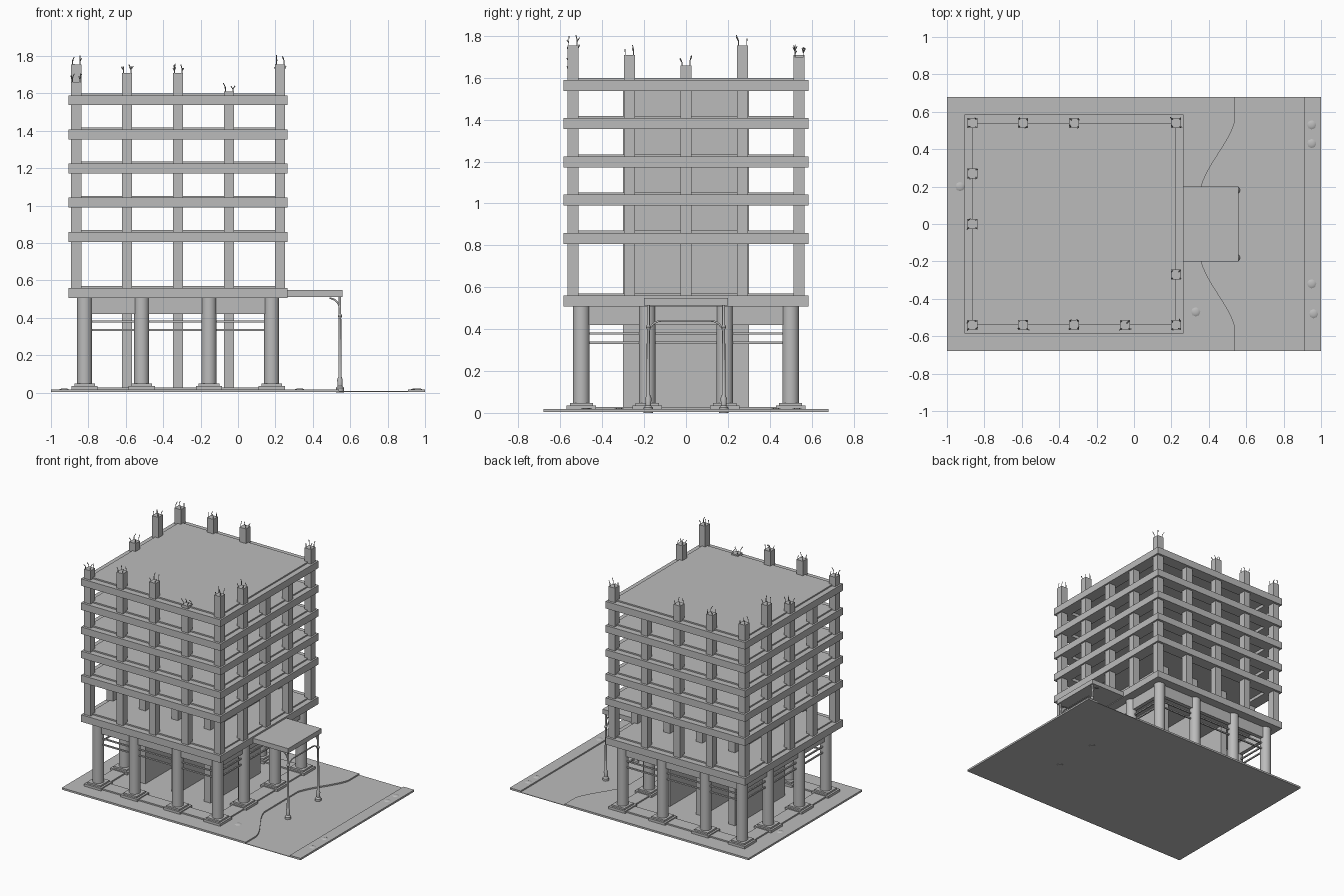
import bpy, bmesh, math, random
from mathutils import Vector

random.seed(4)
old = bpy.data.objects.get("Cube")
if old:
    bpy.data.objects.remove(old, do_unlink=True)

concrete = bpy.data.materials.new("concrete_grey")
concrete.use_nodes = True
GREY = (0.5, 0.5, 0.5, 1)
concrete.diffuse_color = GREY
concrete.node_tree.nodes["Principled BSDF"].inputs["Base Color"].default_value = GREY


def finish(name, bm, smooth=False):
    bmesh.ops.recalc_face_normals(bm, faces=bm.faces)
    mesh = bpy.data.meshes.new(name)
    bm.to_mesh(mesh)
    bm.free()
    mesh.materials.append(concrete)
    ob = bpy.data.objects.new(name, mesh)
    bpy.context.collection.objects.link(ob)
    if smooth:
        bpy.ops.object.select_all(action='DESELECT')
        ob.select_set(True)
        bpy.context.view_layer.objects.active = ob
        bpy.ops.object.shade_smooth_by_angle(angle=math.radians(40))
    return ob


def add_box(bm, x0, x1, y0, y1, z0, z1):
    vs = bmesh.ops.create_cube(bm, size=1)["verts"]
    for v in vs:
        v.co = ((x0 + x1) / 2 + v.co.x * (x1 - x0),
                (y0 + y1) / 2 + v.co.y * (y1 - y0),
                (z0 + z1) / 2 + v.co.z * (z1 - z0))


def add_ring(bm, x0, x1, y0, y1, w, z0, z1):
    """Rectangular frame of width w inside the given outline."""
    add_box(bm, x0, x1, y0, y0 + w, z0, z1)
    add_box(bm, x0, x1, y1 - w, y1, z0, z1)
    add_box(bm, x0, x0 + w, y0 + w, y1 - w, z0, z1)
    add_box(bm, x1 - w, x1, y0 + w, y1 - w, z0, z1)


def add_lathe(bm, x, y, profile, n=20):
    """Stack of circles from (radius, height) pairs, capped."""
    rings = [[bm.verts.new((x + r * math.cos(2 * math.pi * i / n),
                            y + r * math.sin(2 * math.pi * i / n), z))
              for i in range(n)] for r, z in profile]
    for a, b in zip(rings, rings[1:]):
        for i in range(n):
            j = (i + 1) % n
            bm.faces.new((a[i], a[j], b[j], b[i]))
    bm.faces.new(rings[0])
    bm.faces.new(rings[-1])


def tube(name, paths, radius):
    curve = bpy.data.curves.new(name, 'CURVE')
    curve.dimensions = '3D'
    curve.bevel_depth = radius
    curve.bevel_resolution = 1
    curve.use_fill_caps = True
    for pts in paths:
        s = curve.splines.new('POLY')
        s.points.add(len(pts) - 1)
        for p, co in zip(s.points, pts):
            p.co = (*co, 1)
    curve.materials.append(concrete)
    ob = bpy.data.objects.new(name, curve)
    bpy.context.collection.objects.link(ob)


# Ground: road sheet, far pavement, building pavement with a curved lay-by
WALK = 0.018
bm = bmesh.new()
add_box(bm, -1, 1, -0.68, 0.68, 0.004, 0.008)
finish("road", bm)

bm = bmesh.new()
add_box(bm, 0.91, 1, -0.68, 0.68, 0.005, WALK)
finish("far_pavement", bm)

half = [(0.54, 0.68)]
for i in range(13):
    t = i / 12
    half.append((0.54 - 0.18 * (3 * t * t - 2 * t ** 3) * 0.5 - 0.09 * t, 0.55 - 0.35 * t))
outline = [(-1, 0.68)] + half + [(x, -y) for x, y in reversed(half)] + [(-1, -0.68)]
bm = bmesh.new()
face = bm.faces.new([bm.verts.new((x, y, 0.005)) for x, y in outline])
top = bmesh.ops.extrude_face_region(bm, geom=[face])["geom"]
bmesh.ops.translate(bm, vec=(0, 0, WALK - 0.005),
                    verts=[v for v in top if isinstance(v, bmesh.types.BMVert)])
finish("pavement", bm)

# Low rubble mounds
bm = bmesh.new()
for x, y in [(0.95, 0.53), (0.95, 0.43), (0.95, -0.32), (0.96, -0.48), (0.33, -0.47), (-0.93, 0.2)]:
    add_lathe(bm, x, y, [(0.03, WALK - 0.004), (0.022, WALK + 0.002), (0.01, WALK + 0.005)], 8)
finish("rubble", bm, True)

# Foundation strip and pads, round columns
COL_X = (-0.82, -0.515, -0.155, 0.18)
COL_Y = (-0.5, -0.185, 0.185, 0.5)
spots = [(x, y) for x in COL_X for y in COL_Y if abs(y) == 0.5 or x in (COL_X[0], COL_X[-1])]
bm = bmesh.new()
add_ring(bm, -0.87, 0.23, -0.55, 0.55, 0.1, 0.01, 0.028)
finish("foundation_strip", bm)
bm = bmesh.new()
for x, y in spots:
    add_box(bm, x - 0.07, x + 0.07, y - 0.07, y + 0.07, 0.01, 0.036)
    add_box(bm, x - 0.055, x + 0.055, y - 0.055, y + 0.055, 0.036, 0.048)
finish("column_pads", bm)
bm = bmesh.new()
for x, y in spots:
    add_lathe(bm, x, y, [(0.04, 0.04), (0.04, 0.515)], 24)
finish("round_columns", bm, True)

# Deep beams and horizontal bars between the round columns
bm = bmesh.new()
add_ring(bm, -0.835, 0.195, -0.515, 0.515, 0.03, 0.42, 0.515)
finish("lower_beams", bm)
bm = bmesh.new()
for z in (0.335, 0.38):
    add_ring(bm, -0.825, 0.185, -0.505, 0.505, 0.01, z - 0.005, z + 0.005)
finish("horizontal_bars", bm)

# Floors: edge beams with a thin raised slab inside
tops = [0.56] + [0.86 + 0.1825 * i for i in range(5)]
beams, slabs = bmesh.new(), bmesh.new()
for z in tops:
    add_ring(beams, -0.905, 0.265, -0.585, 0.585, 0.09, z - 0.053, z)
    add_box(slabs, -0.865, 0.225, -0.54, 0.54, z - 0.03, z + 0.01)
finish("edge_beams", beams)
finish("floor_slabs", slabs)

# Inner cross walls through the full height
bm = bmesh.new()
for x in (-0.593, -0.32, -0.048):
    add_box(bm, x - 0.027, x + 0.027, -0.3, 0.3, 0.01, 1.58)
finish("inner_walls", bm)

# Square perimeter columns, unfinished stubs and reinforcing rods above the roof
XS = [-0.865 + 0.2725 * i for i in range(5)]
YS = [-0.54 + 0.27 * i for i in range(5)]
stubs = {(0, 0): 1.66, (1, 0): 1.71, (2, 0): 1.71, (3, 0): 1.61, (4, 0): 1.755,
         (4, 1): 1.71, (4, 4): 1.7, (0, 2): 1.66, (0, 3): 1.755, (0, 4): 1.71,
         (1, 4): 1.71, (2, 4): 1.71}
bm = bmesh.new()
rods = []
for i, x in enumerate(XS):
    for j, y in enumerate(YS):
        if i not in (0, 4) and j not in (0, 4):
            continue
        h = stubs.get((i, j), 1.58)
        add_box(bm, x - 0.027, x + 0.027, y - 0.027, y + 0.027, 0.54, h)
        if (i, j) not in stubs:
            continue
        for sx in (-1, 1):
            for sy in (-1, 1):
                p = Vector((x + sx * 0.02, y + sy * 0.02, h - 0.01))
                lean = Vector((random.uniform(-.012, .012), random.uniform(-.012, .012), 0))
                rise = Vector((0, 0, random.uniform(0.035, 0.06)))
                rods.append([p, p + rise * 0.6, p + rise + lean])
finish("square_columns", bm)
tube("reinforcing_rods", rods, 0.0025)

# Entrance canopy with posts, arch and brackets
bm = bmesh.new()
add_box(bm, 0.26, 0.56, -0.2, 0.2, 0.512, 0.548)
finish("canopy", bm)
bm = bmesh.new()
for s in (-1, 1):
    add_lathe(bm, 0.545, s * 0.18, [(0.022, 0), (0.022, 0.025), (0.013, 0.035), (0.015, 0.07),
                                    (0.009, 0.085), (0.007, 0.4), (0.012, 0.41), (0.007, 0.42),
                                    (0.007, 0.515)], 12)
finish("canopy_posts", bm, True)

quarter = [(math.cos(a), math.sin(a)) for a in (math.pi / 2 * k / 6 for k in range(7))]
side = [(0.545, 0.115 + 0.065 * c, 0.375 + 0.065 * s) for c, s in quarter]
arch = side + [(x, -y, z) for x, y, z in reversed(side)]
brackets = [[(0.49 + 0.055 * c, s * 0.18, 0.44 + 0.065 * t) for c, t in quarter] for s in (-1, 1)]
tube("canopy_arch", [arch] + brackets, 0.005)
